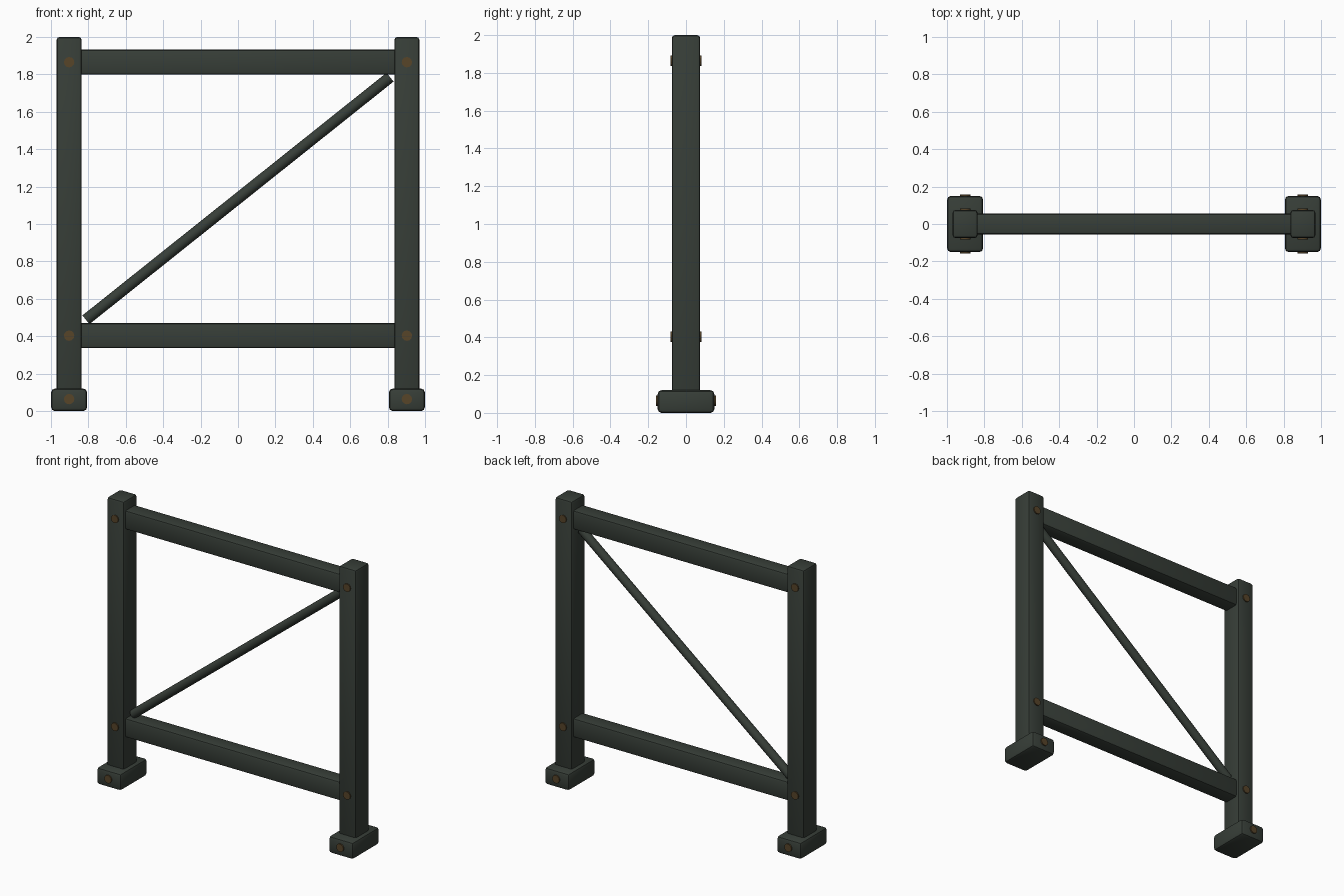
import bpy
import math
from mathutils import Vector

cube = bpy.data.objects.get("Cube")
if cube:
    bpy.data.objects.remove(cube, do_unlink=True)


def make_material(name, color):
    mat = bpy.data.materials.new(name)
    mat.use_nodes = True
    mat.diffuse_color = color
    mat.node_tree.nodes["Principled BSDF"].inputs["Base Color"].default_value = color
    return mat


PAINT = make_material("dark green paint", (0.038, 0.048, 0.039, 1))
RUST = make_material("rusty brown", (0.095, 0.058, 0.022, 1))


def finish(obj, name, mat):
    obj.name = name
    obj.data.materials.append(mat)
    bpy.ops.object.shade_smooth_by_angle(angle=math.radians(35))


def beam(name, size, center, bevel):
    """Box with softly rounded edges."""
    bpy.ops.mesh.primitive_cube_add(size=1, location=center)
    obj = bpy.context.object
    obj.scale = size
    bpy.ops.object.transform_apply(location=False, rotation=False, scale=True)
    mod = obj.modifiers.new("rounded edges", "BEVEL")
    mod.width = bevel
    mod.segments = 2
    bpy.ops.object.modifier_apply(modifier=mod.name)
    finish(obj, name, PAINT)


def rod(name, start, end, radius, sides, mat):
    """Cylinder between two points."""
    start, end = Vector(start), Vector(end)
    axis = end - start
    bpy.ops.mesh.primitive_cylinder_add(
        vertices=sides, radius=radius, depth=axis.length,
        location=(start + end) / 2,
        rotation=axis.to_track_quat("Z", "Y").to_euler())
    finish(bpy.context.object, name, mat)


POST_X = 0.903
LOW, HIGH = 0.403, 1.865

# Posts, feet and their bolts
for side, sx in (("right", -1), ("left", 1)):
    x = sx * POST_X
    beam(f"{side}_post", (0.134, 0.15, 1.94), (x, 0, 1.03), 0.016)
    beam(f"{side}_foot", (0.192, 0.3, 0.12), (x, 0, 0.06), 0.02)
    for label, z, reach in (("foot", 0.064, 0.158), ("lower", LOW, 0.083), ("upper", HIGH, 0.083)):
        for face, sy in (("front", -1), ("back", 1)):
            rod(f"{side}_{label}_{face}_bolt", (x, sy * (reach - 0.03), z),
                (x, sy * reach, z), 0.028, 12, RUST)

# Horizontal rails
for label, z in (("lower", LOW), ("upper", HIGH)):
    beam(f"{label}_rail", (1.72, 0.112, 0.134), (0, 0, z), 0.014)

# Diagonal brace
rod("diagonal_brace", (-0.813, 0, 0.488), (0.813, 0, 1.785), 0.03, 12, PAINT)
